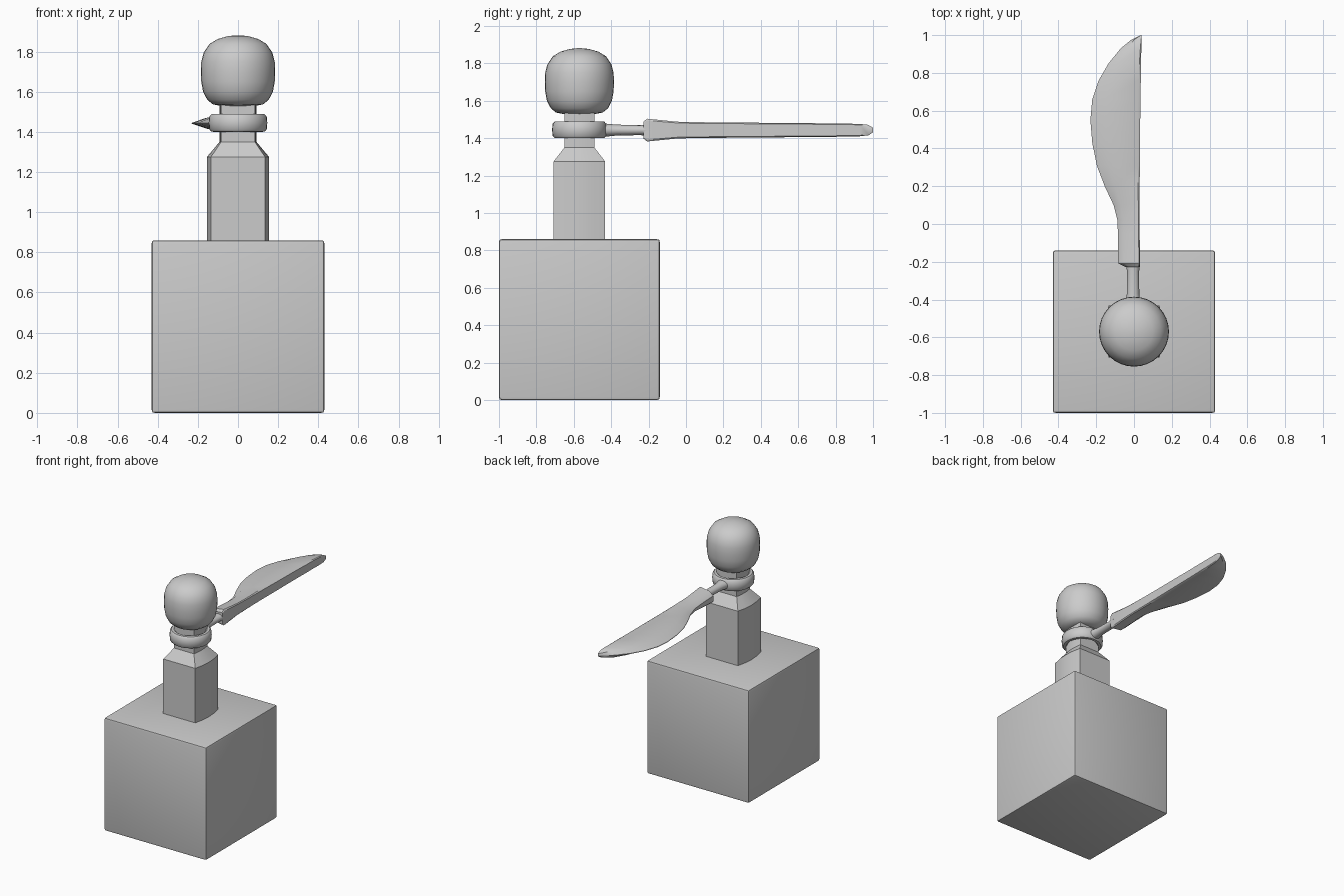
import bpy, bmesh, math

CY = -0.57  # y of the column axis


def finish(name, bm, angle=30):
    bmesh.ops.recalc_face_normals(bm, faces=bm.faces)
    me = bpy.data.meshes.new(name)
    bm.to_mesh(me)
    bm.free()
    ob = bpy.data.objects.new(name, me)
    bpy.context.collection.objects.link(ob)
    bpy.ops.object.select_all(action='DESELECT')
    ob.select_set(True)
    bpy.context.view_layer.objects.active = ob
    bpy.ops.object.shade_smooth_by_angle(angle=math.radians(angle))
    return ob


def loft(name, rings, closed=False, angle=30):
    """Skin a list of equal-length point loops; cap the ends unless closed."""
    bm = bmesh.new()
    loops = [[bm.verts.new(p) for p in r] for r in rings]
    pairs = list(zip(loops, loops[1:])) + ([(loops[-1], loops[0])] if closed else [])
    for a, b in pairs:
        for i in range(len(a)):
            j = (i + 1) % len(a)
            bm.faces.new((a[i], a[j], b[j], b[i]))
    if not closed:
        bm.faces.new(loops[0])
        bm.faces.new(loops[-1])
    return finish(name, bm, angle)


def circle(r, z, n=32):
    return [(r * math.cos(2 * math.pi * i / n), CY + r * math.sin(2 * math.pi * i / n), z)
            for i in range(n)]


# Base block with slightly softened edges
bm = bmesh.new()
bmesh.ops.create_cube(bm, size=0.86)
bmesh.ops.translate(bm, verts=bm.verts, vec=(0, CY, 0.43))
bmesh.ops.bevel(bm, geom=bm.edges[:], offset=0.016, segments=2, profile=0.6, affect='EDGES')
finish("base_block", bm, 25)


# Post: flat front and back, bowed sides, stepping in to a neck
def post_section(hx, hy, z, bow):
    side = [(hx - bow * t * t, hy * t) for t in (-1, -0.5, 0, 0.5, 1)]
    pts = side + [(-x, -y) for x, y in side]
    return [(x, CY + y, z) for x, y in pts]


loft("post", [post_section(0.155, 0.138, 0.85, 0.02),
              post_section(0.155, 0.138, 1.275, 0.02),
              post_section(0.092, 0.08, 1.35, 0.008),
              post_section(0.092, 0.08, 1.56, 0.008)])

# Ball knob
knob = [(0.09, 1.53), (0.125, 1.537), (0.153, 1.56), (0.174, 1.60), (0.183, 1.65),
        (0.185, 1.70), (0.183, 1.75), (0.171, 1.795), (0.142, 1.838), (0.10, 1.863),
        (0.05, 1.877), (0.012, 1.881)]
loft("ball_knob", [circle(r, z) for r, z in knob], angle=40)

# Loose ring around the neck
ring = [(0.105, 1.41), (0.115, 1.40), (0.133, 1.401), (0.143, 1.412), (0.146, 1.445),
        (0.143, 1.477), (0.133, 1.488), (0.115, 1.489), (0.105, 1.48)]
loft("neck_ring", [circle(r, z) for r, z in ring], closed=True, angle=40)

# Rod joining the ring to the blade, flared at both ends
rod = [(-0.445, 0.046, 0.036), (-0.41, 0.038, 0.033), (-0.37, 0.033, 0.029),
       (-0.25, 0.032, 0.027), (-0.225, 0.036, 0.028), (-0.19, 0.038, 0.03)]
loft("rod", [[(-0.005 + rx * math.cos(a), y, 1.443 + rz * math.sin(a))
              for a in [2 * math.pi * i / 12 for i in range(12)]] for y, rx, rz in rod],
     angle=40)

# Blade: y, edge x, spine x, spine half height, bevel half height, edge half height
blade = [(-0.228, -0.045, 0.028, 0.045, 0.04, 0.025),
         (-0.208, -0.085, 0.032, 0.061, 0.05, 0.022),
         (-0.05, -0.085, 0.03, 0.045, 0.038, 0.015),
         (0.02, -0.088, 0.03, 0.043, 0.035, 0.010),
         (0.10, -0.108, 0.03, 0.042, 0.034, 0.004),
         (0.20, -0.155, 0.03, 0.041, 0.031, 0.002),
         (0.31, -0.197, 0.031, 0.04, 0.029, 0.002),
         (0.43, -0.221, 0.032, 0.039, 0.028, 0.002),
         (0.55, -0.231, 0.033, 0.038, 0.027, 0.002),
         (0.66, -0.221, 0.034, 0.037, 0.026, 0.002),
         (0.76, -0.187, 0.036, 0.036, 0.026, 0.002),
         (0.85, -0.135, 0.037, 0.035, 0.026, 0.002),
         (0.93, -0.07, 0.039, 0.033, 0.025, 0.002),
         (0.975, -0.015, 0.04, 0.028, 0.02, 0.002),
         (1.0, 0.035, 0.041, 0.012, 0.01, 0.002)]


def blade_section(y, xl, xr, h, hb, he):
    xb = xl + 0.28 * (xr - xl)
    top = [(xl, he), (xb, hb), (xr - 0.05 * (xr - xl), h), (xr, h * 0.85)]
    return [(x, y, 1.443 + z) for x, z in top] + [(x, y, 1.443 - z) for x, z in top[::-1]]


loft("blade", [blade_section(*s) for s in blade], angle=32)
